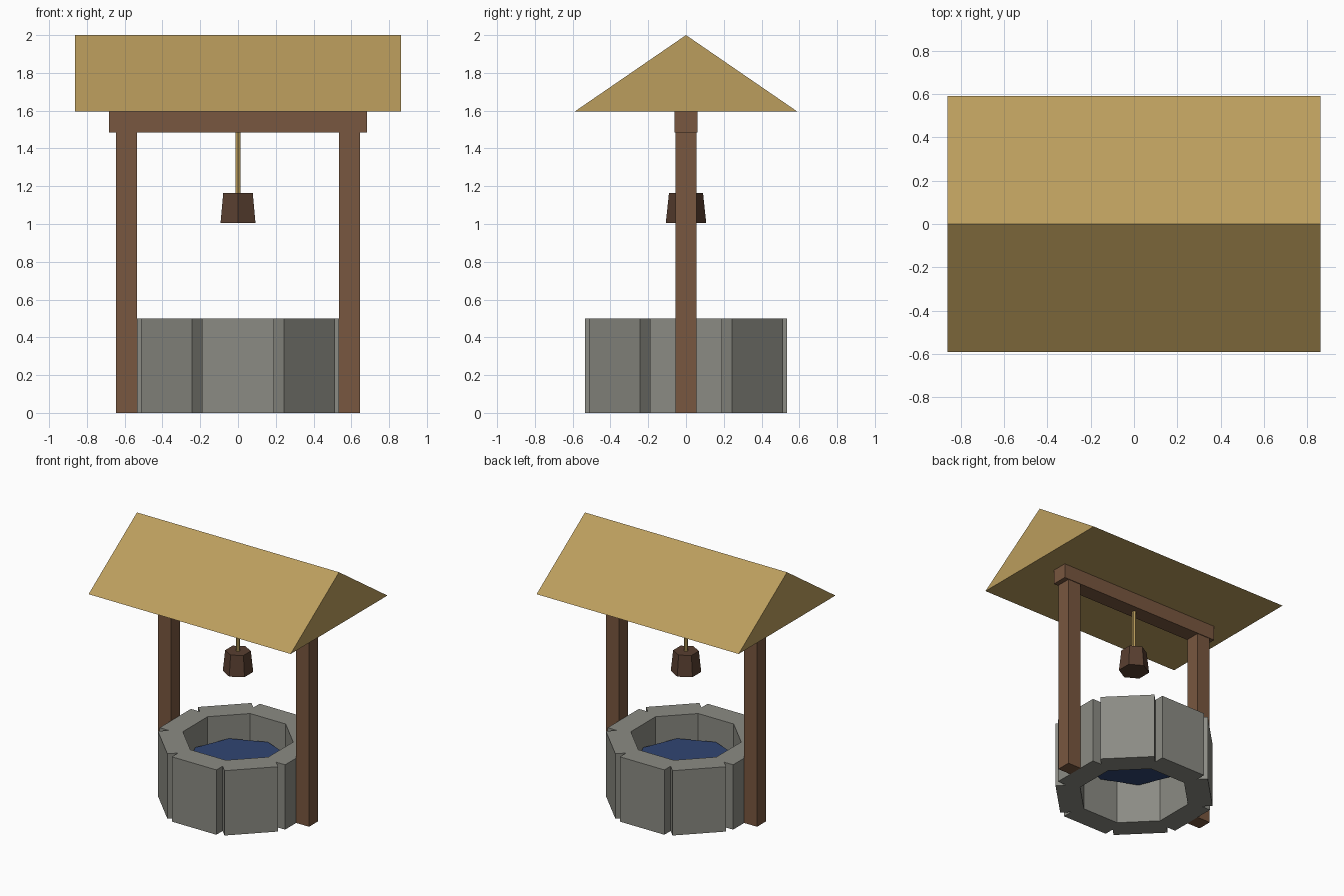
import bpy, bmesh, math
from mathutils import Matrix

if "Cube" in bpy.data.objects:
    bpy.data.objects.remove(bpy.data.objects["Cube"])


def material(name, r, g, b):
    m = bpy.data.materials.new(name)
    m.diffuse_color = (r, g, b, 1)
    m.use_nodes = True
    m.node_tree.nodes["Principled BSDF"].inputs["Base Color"].default_value = m.diffuse_color
    return m


STONE = material("stone", 0.26, 0.26, 0.23)
WOOD = material("wood", 0.19, 0.095, 0.05)
DARK_WOOD = material("dark_wood", 0.10, 0.05, 0.03)
THATCH = material("thatch", 0.50, 0.34, 0.11)
WATER = material("water", 0.03, 0.06, 0.17)


def finish(name, bm, mat):
    bmesh.ops.recalc_face_normals(bm, faces=bm.faces)
    mesh = bpy.data.meshes.new(name)
    bm.to_mesh(mesh)
    bm.free()
    mesh.materials.append(mat)
    ob = bpy.data.objects.new(name, mesh)
    bpy.context.collection.objects.link(ob)
    return ob


def box(name, size, loc, mat, angle=0):
    bm = bmesh.new()
    turn = Matrix.Rotation(angle, 4, 'Z')
    bmesh.ops.create_cube(bm, size=1, matrix=turn @ Matrix.Translation(loc) @ Matrix.Diagonal((*size, 1)))
    return finish(name, bm, mat)


def cone(name, sides, r_bottom, r_top, z0, z1, mat, angle=0):
    bm = bmesh.new()
    place = Matrix.Translation((0, 0, (z0 + z1) / 2)) @ Matrix.Rotation(angle, 4, 'Z')
    bmesh.ops.create_cone(bm, cap_ends=True, segments=sides, radius1=r_bottom,
                          radius2=r_top, depth=z1 - z0, matrix=place)
    return finish(name, bm, mat)


# Ring of eight stone blocks
for i in range(8):
    box(f"wall_block_{i + 1}", (0.17, 0.38, 0.5), (0.45, 0, 0.25), STONE, i * math.pi / 4)

# Water inside the ring
cone("water", 8, 0.365, 0.365, 0.295, 0.32, WATER)

# Posts and cross beam
for side, x in (("left", -0.59), ("right", 0.59)):
    box(f"{side}_post", (0.11, 0.11, 1.49), (x, 0, 0.745), WOOD)
box("cross_beam", (1.365, 0.12, 0.11), (0, 0, 1.54), WOOD)

# Rope and hexagonal bucket, corners facing front and back
cone("rope", 6, 0.0145, 0.0145, 1.15, 1.50, THATCH)
cone("bucket", 6, 0.107, 0.09, 1.005, 1.165, DARK_WOOD)

# Solid gabled roof: triangle extruded along x
bm = bmesh.new()
gable = bm.faces.new([bm.verts.new((-0.862, y, z)) for y, z in ((-0.59, 1.595), (0.59, 1.595), (0, 2.0))])
ext = bmesh.ops.extrude_face_region(bm, geom=[gable])
bmesh.ops.translate(bm, vec=(1.724, 0, 0), verts=[v for v in ext["geom"] if isinstance(v, bmesh.types.BMVert)])
if not gable.is_valid or len(bm.faces) < 5:
    bmesh.ops.holes_fill(bm, edges=bm.edges)
finish("roof", bm, THATCH)
